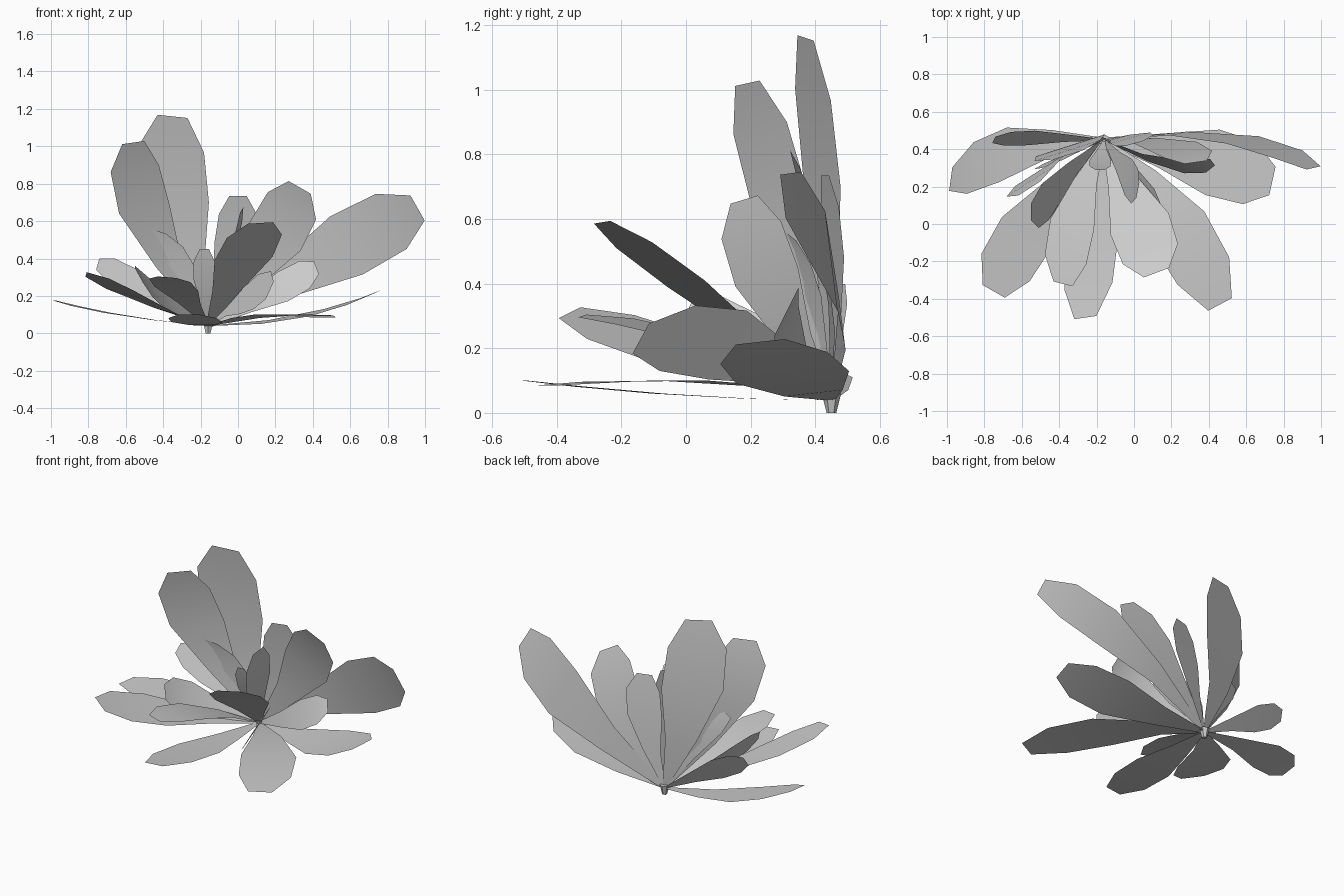
import bpy, bmesh
from mathutils import Vector as V

if "Cube" in bpy.data.objects:
    bpy.data.objects.remove(bpy.data.objects["Cube"])

BASE = V((-0.16, 0.45, 0.04))
# position along leaf, relative half width
OUTLINE = [(0, 0.07), (0.3, 0.5), (0.6, 0.97), (0.84, 0.92), (1, 0.42)]


def leaf(name, tip, mid, half):
    """Single-sheet faceted leaf curving from the base through mid to tip."""
    tip, mid, half = V(tip), V(mid), V(half)
    bm = bmesh.new()
    rows = []
    for t, w in OUTLINE:
        c = (BASE * ((t - 0.6) * (t - 1) / 0.6)
             + mid * (t * (t - 1) / (0.6 * -0.4))
             + tip * (t * (t - 0.6) / 0.4))
        rows.append([bm.verts.new(c - half * w), bm.verts.new(c + half * w)])
    for a, b in zip(rows, rows[1:]):
        bm.faces.new((a[0], a[1], b[1], b[0])).smooth = True
    me = bpy.data.meshes.new(name)
    bm.to_mesh(me)
    bm.free()
    ob = bpy.data.objects.new(name, me)
    bpy.context.collection.objects.link(ob)


# Tall upright leaves at the back
leaf("tall_leaf_back", (-.35, .37, 1.16), (-.34, .42, .72), (.19, .06, -.02))
leaf("tall_leaf_left", (-.56, .19, 1.02), (-.5, .29, .66), (.14, .09, .02))
leaf("upright_leaf_right", (.33, .33, .78), (.2, .42, .52), (.14, .02, -.08))
leaf("upright_leaf_center", (0, .43, .735), (-.02, .46, .48), (.11, .03, 0))
leaf("upright_leaf_edge", (.02, .18, .66), (-.03, .25, .42), (.02, .1, .03))
leaf("large_leaf_right", (.96, .3, .67), (.58, .45, .47), (-.09, -.02, .16))

# Mid-height leaves
leaf("front_raised_leaf", (.12, -.26, .59), (.03, 0, .4), (.16, .06, .01))
leaf("mid_leaf_left", (-.44, .32, .55), (-.36, .37, .4), (.13, .05, -.04))
leaf("side_leaf_left", (-.75, .45, .37), (-.55, .46, .27), (.02, .04, .07))
leaf("turned_leaf_left", (-.53, 0, .31), (-.44, .17, .22), (-.05, .05, .09))
leaf("side_leaf_right", (.42, .33, .35), (.24, .31, .25), (-.03, .04, .08))
leaf("turned_leaf_right", (.17, -.14, .23), (.06, .13, .21), (.05, .06, .11))
leaf("small_leaf_center", (-.18, .29, .45), (-.18, .34, .29), (.06, 0, 0))

# Low spreading leaves
leaf("low_leaf_front_right", (.46, -.43, .085), (.23, -.01, .1), (.15, .08, 0))
leaf("low_leaf_front", (-.26, -.5, .1), (-.22, -.09, .06), (.14, .02, 0))
leaf("low_leaf_front_left", (-.75, -.36, .31), (-.57, -.04, .2), (.14, -.08, -.04))
leaf("raised_leaf_front_left", (-.38, -.32, .3), (-.33, 0, .24), (.12, -.03, -.01))
leaf("low_leaf_left", (-.98, .24, .175), (-.7, .37, .11), (.02, .15, 0))
leaf("low_leaf_right", (.74, .23, .22), (.42, .33, .11), (.04, .18, .02))

# Small root stub
bpy.ops.mesh.primitive_cone_add(vertices=6, radius1=0.015, radius2=0.03,
                                depth=0.06, location=(BASE.x, BASE.y, 0.03))
bpy.context.object.name = "root_stub"
